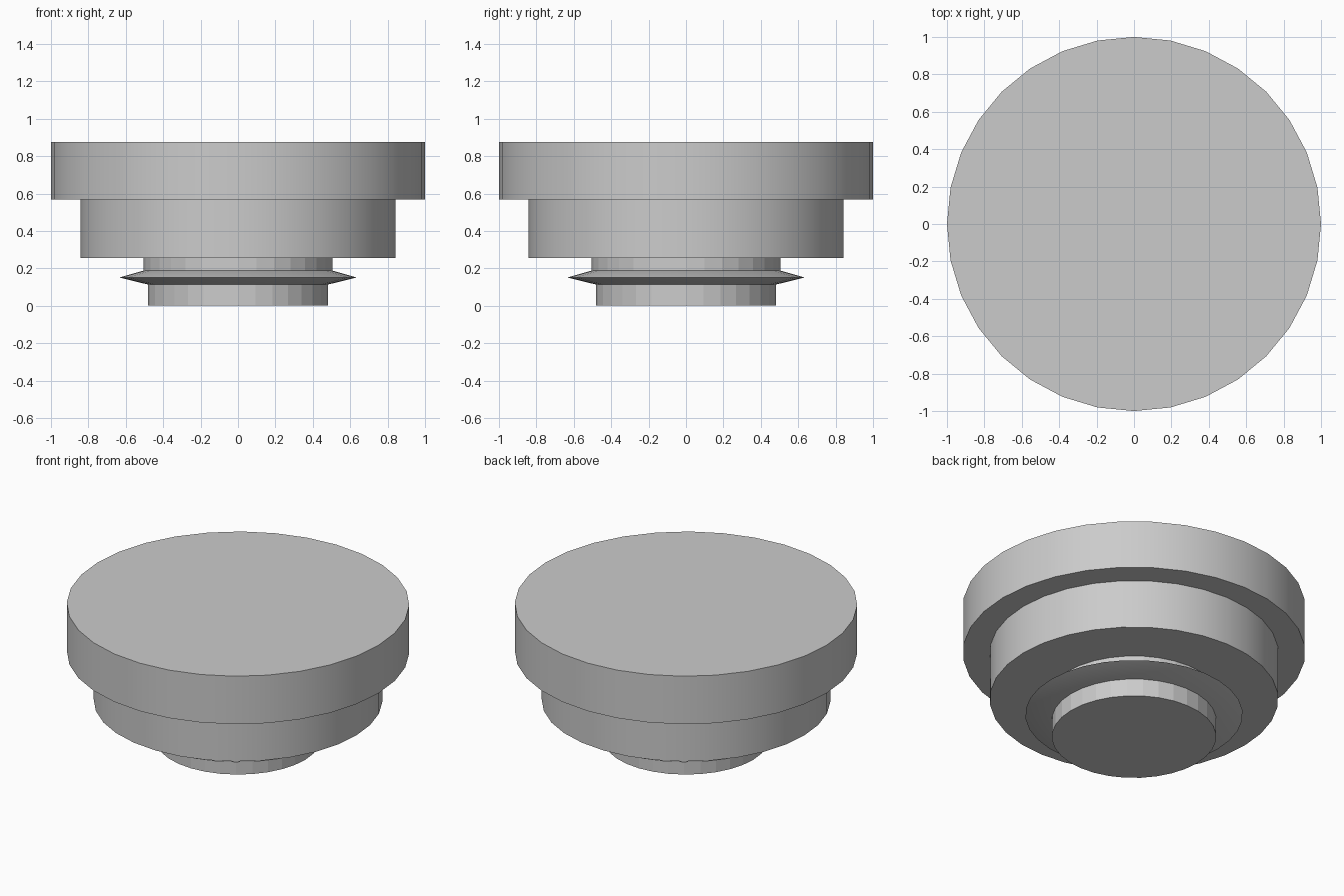
import bpy, bmesh, math

cube = bpy.data.objects.get("Cube")
if cube:
    bpy.data.objects.remove(cube, do_unlink=True)

SIDES = 32

grey = bpy.data.materials.new("plain grey")
grey.use_nodes = True
grey.diffuse_color = (0.6, 0.6, 0.6, 1)
grey.node_tree.nodes["Principled BSDF"].inputs["Base Color"].default_value = (0.6, 0.6, 0.6, 1)


def lathe(name, profile, smooth=True):
    """Closed turned solid from (radius, height) points, bottom to top."""
    bm = bmesh.new()
    rings = []
    for r, z in profile:
        angles = [2 * math.pi * i / SIDES for i in range(SIDES)]
        rings.append([bm.verts.new((r * math.cos(a), r * math.sin(a), z)) for a in angles])
    for low, high in zip(rings, rings[1:]):
        for i in range(SIDES):
            j = (i + 1) % SIDES
            bm.faces.new((low[i], low[j], high[j], high[i]))
    bm.faces.new(rings[0][::-1])
    bm.faces.new(rings[-1])
    mesh = bpy.data.meshes.new(name)
    bm.to_mesh(mesh)
    bm.free()
    mesh.materials.append(grey)
    obj = bpy.data.objects.new(name, mesh)
    bpy.context.collection.objects.link(obj)
    if smooth:
        bpy.ops.object.select_all(action="DESELECT")
        obj.select_set(True)
        bpy.context.view_layer.objects.active = obj
        bpy.ops.object.shade_smooth_by_angle(angle=math.radians(20))
    return obj


# Wide cap and the narrower body under it
lathe("top_cap", [(1.0, 0.567), (1.0, 0.876)])
lathe("body", [(0.843, 0.254), (0.843, 0.567)])

# Faceted neck, sharp-edged flange and foot
lathe("neck", [(0.505, 0.188), (0.505, 0.254)], smooth=False)
lathe("flange", [(0.48, 0.113), (0.635, 0.151), (0.505, 0.188)])
lathe("foot", [(0.48, 0.0), (0.48, 0.113)], smooth=False)
